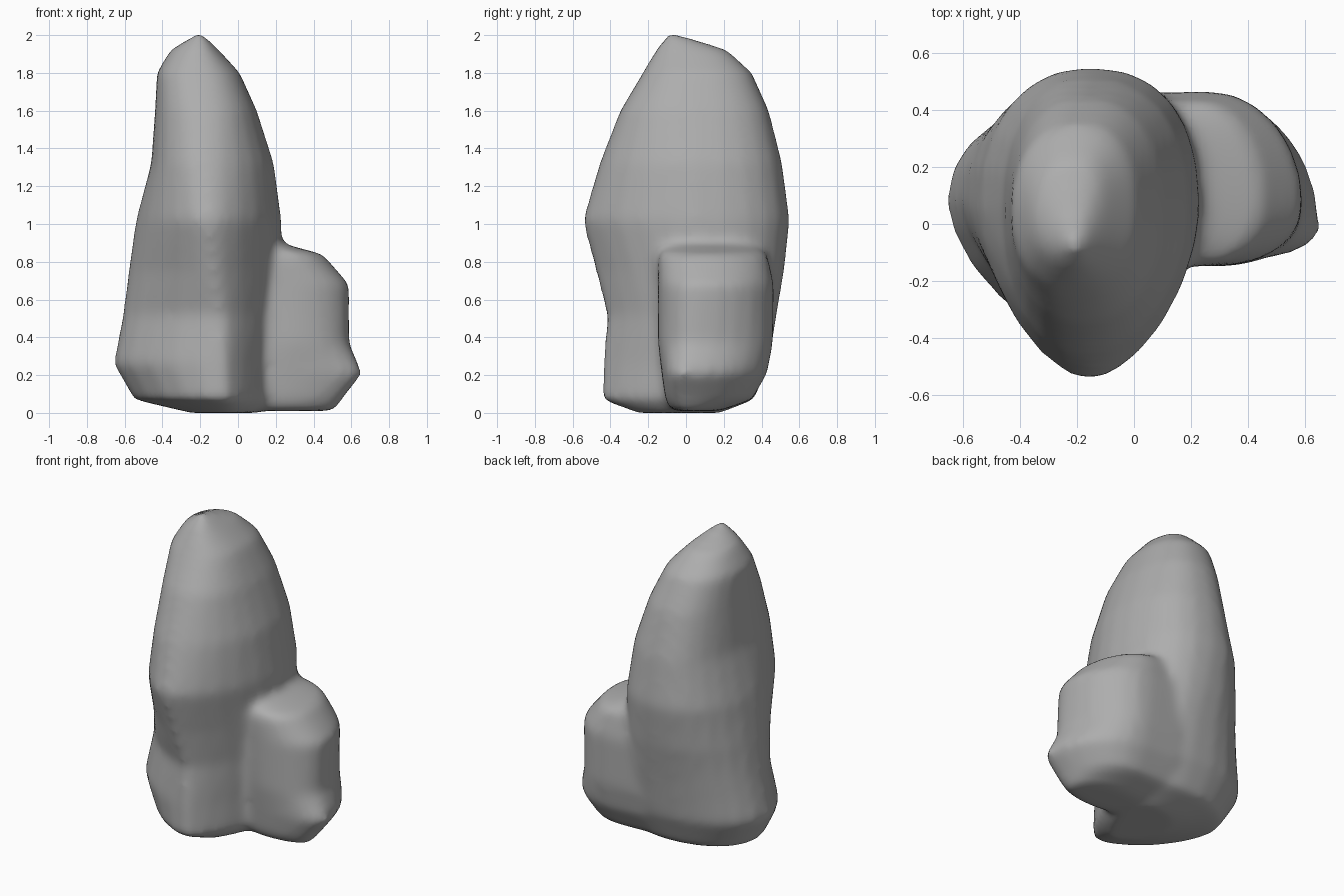
import bpy, bmesh, math

cube = bpy.data.objects.get("Cube")
if cube:
    bpy.data.objects.remove(cube, do_unlink=True)

stone = bpy.data.materials.new("stone grey")
stone.use_nodes = True
stone.diffuse_color = (0.42, 0.42, 0.42, 1)
bsdf = stone.node_tree.nodes["Principled BSDF"]
bsdf.inputs["Base Color"].default_value = stone.diffuse_color
bsdf.inputs["Roughness"].default_value = 0.9


def loft_rock(bm, sections, apex, back, sides=24):
    """Stack lopsided sections: z, x range, y range, ridge x and y,
    then the fullness of the front left and front right corners.
    The back corners share one fullness pair for the whole rock."""
    rings = []
    for z, x0, x1, y0, y1, cx, cy, *front in sections:
        ring = []
        for i in range(sides):
            a = math.tau * i / sides
            c, s = math.cos(a), math.sin(a)
            power = (back if s > 0 else front)[c > 0]
            u = math.copysign(abs(c) ** (2 / power), c)
            v = math.copysign(abs(s) ** (2 / power), s)
            rx = x1 - cx if u > 0 else cx - x0
            ry = y1 - cy if v > 0 else cy - y0
            ring.append(bm.verts.new((cx + rx * u, cy + ry * v, z)))
        rings.append(ring)
    tip = bm.verts.new(apex)
    for i in range(sides):
        j = (i + 1) % sides
        for low, high in zip(rings, rings[1:]):
            bm.faces.new((low[i], low[j], high[j], high[i]))
        bm.faces.new((rings[-1][i], rings[-1][j], tip))
    bm.faces.new(rings[0][::-1])


bm = bmesh.new()

# Tall leaning boulder
loft_rock(bm, [
    (0.00, -0.25, 0.10, -0.26, 0.18, -0.04, 0.00, 1.7, 1.5),
    (0.07, -0.55, 0.18, -0.45, 0.36, -0.08, 0.05, 1.6, 1.4),
    (0.26, -0.66, 0.20, -0.44, 0.44, -0.08, 0.08, 1.7, 1.35),
    (0.52, -0.61, 0.22, -0.42, 0.48, -0.09, 0.08, 1.55, 1.4),
    (0.75, -0.58, 0.23, -0.48, 0.52, -0.13, 0.06, 1.5, 1.5),
    (1.02, -0.54, 0.23, -0.55, 0.55, -0.16, 0.05, 1.65, 1.7),
    (1.32, -0.46, 0.19, -0.46, 0.51, -0.17, 0.05, 2.2, 1.9),
    (1.60, -0.44, 0.10, -0.35, 0.44, -0.18, 0.05, 2.3, 2.2),
    (1.80, -0.43, 0.01, -0.23, 0.35, -0.20, 0.05, 2.5, 2.3),
    (1.92, -0.36, -0.10, -0.16, 0.22, -0.20, 0.03, 2.2, 2.2),
], (-0.2, -0.09, 2.02), (2.2, 2.4))

# Low lump growing out of its side and back
loft_rock(bm, [
    (0.01, 0.00, 0.51, -0.08, 0.18, 0.25, 0.00, 1.5, 2.0),
    (0.07, -0.20, 0.55, -0.11, 0.35, 0.27, 0.00, 1.4, 2.2),
    (0.21, -0.30, 0.66, -0.13, 0.43, 0.29, -0.02, 1.3, 2.2),
    (0.37, -0.30, 0.59, -0.15, 0.46, 0.28, 0.05, 1.3, 2.2),
    (0.68, -0.30, 0.59, -0.15, 0.465, 0.26, 0.08, 1.5, 2.2),
    (0.84, -0.25, 0.45, -0.15, 0.43, 0.22, 0.09, 2.0, 2.2),
    (0.89, -0.15, 0.26, -0.11, 0.36, 0.14, 0.10, 2.0, 2.2),
], (0.1, 0.1, 0.92), (3.5, 2.0))

bmesh.ops.recalc_face_normals(bm, faces=bm.faces)
mesh = bpy.data.meshes.new("rock")
bm.to_mesh(mesh)
bm.free()
mesh.materials.append(stone)
rock = bpy.data.objects.new("rock", mesh)
bpy.context.collection.objects.link(rock)

# Fuse both boulders and soften the seam
fuse = rock.modifiers.new("fuse", "REMESH")
fuse.mode = "VOXEL"
fuse.voxel_size = 0.025
fuse.use_smooth_shade = True
soften = rock.modifiers.new("soften", "SMOOTH")
soften.factor = 0.5
soften.iterations = 12
